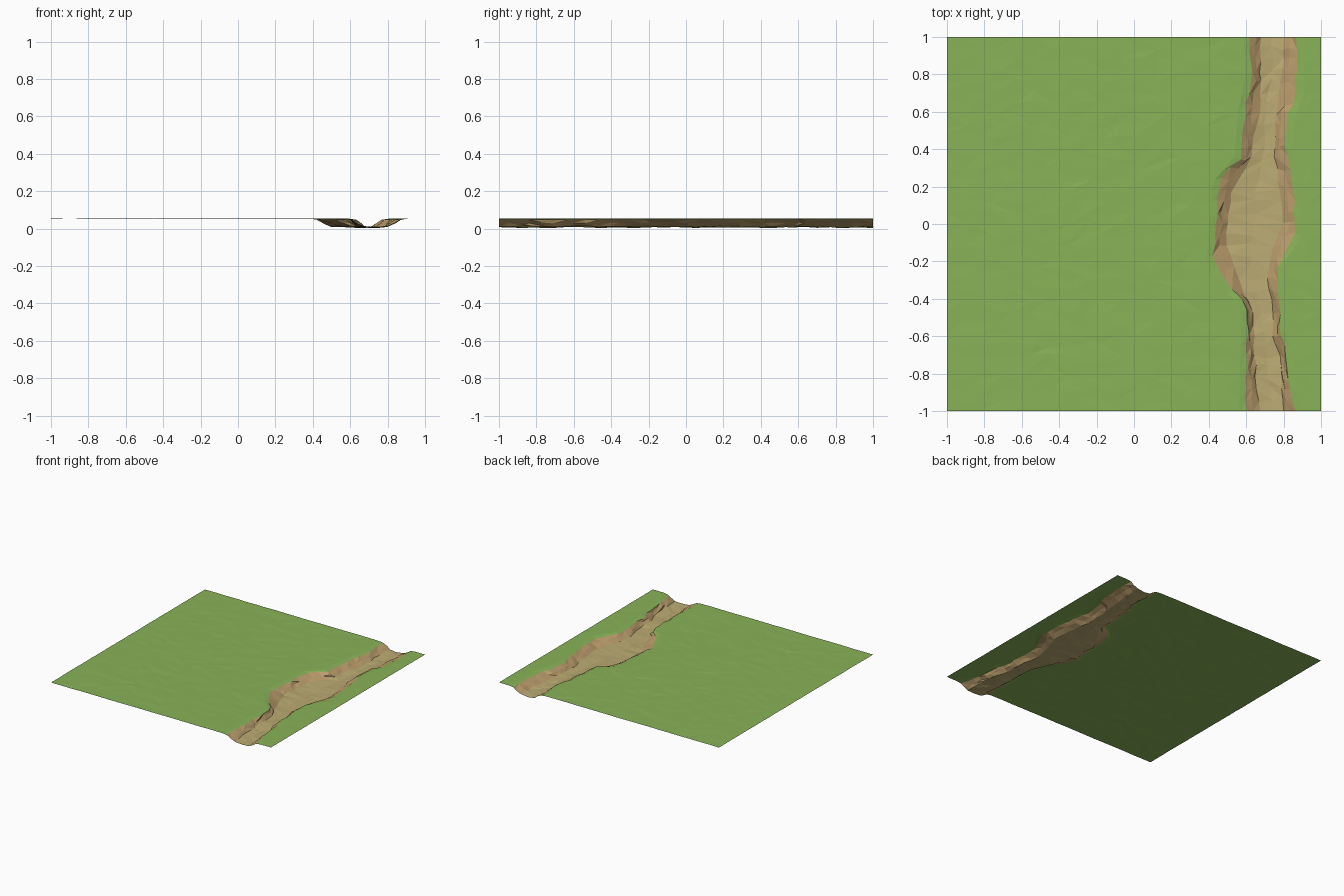
import bpy, bmesh, random

if "Cube" in bpy.data.objects:
    bpy.data.objects.remove(bpy.data.objects["Cube"])

random.seed(4)


def material(name, rgb):
    m = bpy.data.materials.new(name)
    lin = [((c / 255 + 0.055) / 1.055) ** 2.4 for c in rgb]
    m.diffuse_color = (*lin, 1)
    m.use_nodes = True
    m.node_tree.nodes["Principled BSDF"].inputs["Base Color"].default_value = m.diffuse_color
    return m


grass = material("grass green", (137, 179, 88))
bed = material("river bed sand", (187, 171, 115))
bank = material("bank earth", (187, 157, 108))

# Channel outlines as (y, x) points: grass edges and foot of each bank
LEFT_EDGE = [(-1, .60), (-.8, .60), (-.5, .61), (-.43, .60), (-.4, .56), (-.3, .49), (-.2, .42),
             (0, .44), (.2, .45), (.28, .49), (.34, .57), (.6, .59), (.8, .63), (1, .62)]
LEFT_FOOT = [(-1, .67), (-.8, .65), (-.45, .63), (-.35, .58), (-.25, .54), (-.1, .49), (.05, .50),
             (.2, .53), (.33, .62), (.6, .67), (1, .68)]
RIGHT_FOOT = [(-1, .80), (-.88, .78), (-.75, .79), (-.63, .75), (-.45, .74), (-.33, .72), (-.2, .72),
              (0, .79), (.2, .78), (.36, .75), (.55, .75), (.68, .78), (1, .80)]
RIGHT_EDGE = [(-1, .87), (-.9, .83), (-.65, .81), (-.6, .78), (-.2, .77), (-.08, .86), (0, .86),
              (.2, .85), (.4, .81), (.6, .83), (.7, .87), (1, .87)]


def along(line, y):
    for (y0, x0), (y1, x1) in zip(line, line[1:]):
        if y <= y1:
            return x0 + (x1 - x0) * (y - y0) / (y1 - y0)
    return line[-1][1]


def jit(a):
    return random.uniform(-a, a)


TOP, ROWS, LEFT_COLS, RIGHT_COLS = 0.053, 34, 17, 2


def cross_section(y):
    """One row of (x, z, kind) across the tile."""
    le, lf, rf, re = (along(l, y) for l in (LEFT_EDGE, LEFT_FOOT, RIGHT_FOOT, RIGHT_EDGE))
    lip_l, lip_r = le - 0.035, min(re + 0.035, 0.93)
    row = []
    for i in range(LEFT_COLS):
        x = -1 + (lip_l + 1) * i / LEFT_COLS
        row.append((x + (jit(.02) if i else 0), TOP + jit(.0012), "grass"))
    row.append((lip_l, TOP - .0005, "grass"))
    row.append((le + jit(.008), TOP - .006, "bank"))
    row.append(((le + lf) / 2 + jit(.008), .030 + jit(.004), "bank"))
    row.append((lf + jit(.008), .011 + jit(.003), "bed"))
    row.append((lf * .5 + rf * .5 + jit(.012), .005 + jit(.003), "bed"))
    row.append((rf + jit(.008), .011 + jit(.003), "bank"))
    row.append(((re + rf) / 2 + jit(.008), .030 + jit(.004), "bank"))
    row.append((re + jit(.008), TOP - .006, "grass"))
    row.append((lip_r, TOP - .0005, "grass"))
    for i in range(1, RIGHT_COLS + 1):
        x = lip_r + (1 - lip_r) * i / RIGHT_COLS
        row.append((x, TOP + jit(.0008), "grass"))
    return row


# Open terrain sheet: grass field with a carved dry river bed
bm = bmesh.new()
rows, kinds = [], []
for r in range(ROWS + 1):
    y = -1 + 2 * r / ROWS
    edge_row = r in (0, ROWS)
    section = cross_section(y)
    verts = []
    for i, (x, z, k) in enumerate(section):
        dy = 0 if edge_row else jit(.015)
        verts.append(bm.verts.new((x, y + dy, z)))
    rows.append(verts)
    kinds = [k for _, _, k in section]

slot = {"grass": 0, "bed": 1, "bank": 2}
for a, b in zip(rows, rows[1:]):
    for i in range(len(a) - 1):
        quad = (a[i], a[i + 1], b[i + 1], b[i])
        # alternate the diagonals for a faceted look
        if random.random() < 0.5:
            tris = [(0, 1, 2), (0, 2, 3)]
        else:
            tris = [(0, 1, 3), (1, 2, 3)]
        for t in tris:
            f = bm.faces.new([quad[j] for j in t])
            f.material_index = slot[kinds[i]]

# Rest the lowest point just above the base plane
low = min(v.co.z for v in bm.verts)
for v in bm.verts:
    v.co.z += 0.003 - low

mesh = bpy.data.meshes.new("river_terrain")
bm.to_mesh(mesh)
bm.free()
for m in (grass, bed, bank):
    mesh.materials.append(m)
terrain = bpy.data.objects.new("river_terrain", mesh)
bpy.context.collection.objects.link(terrain)
